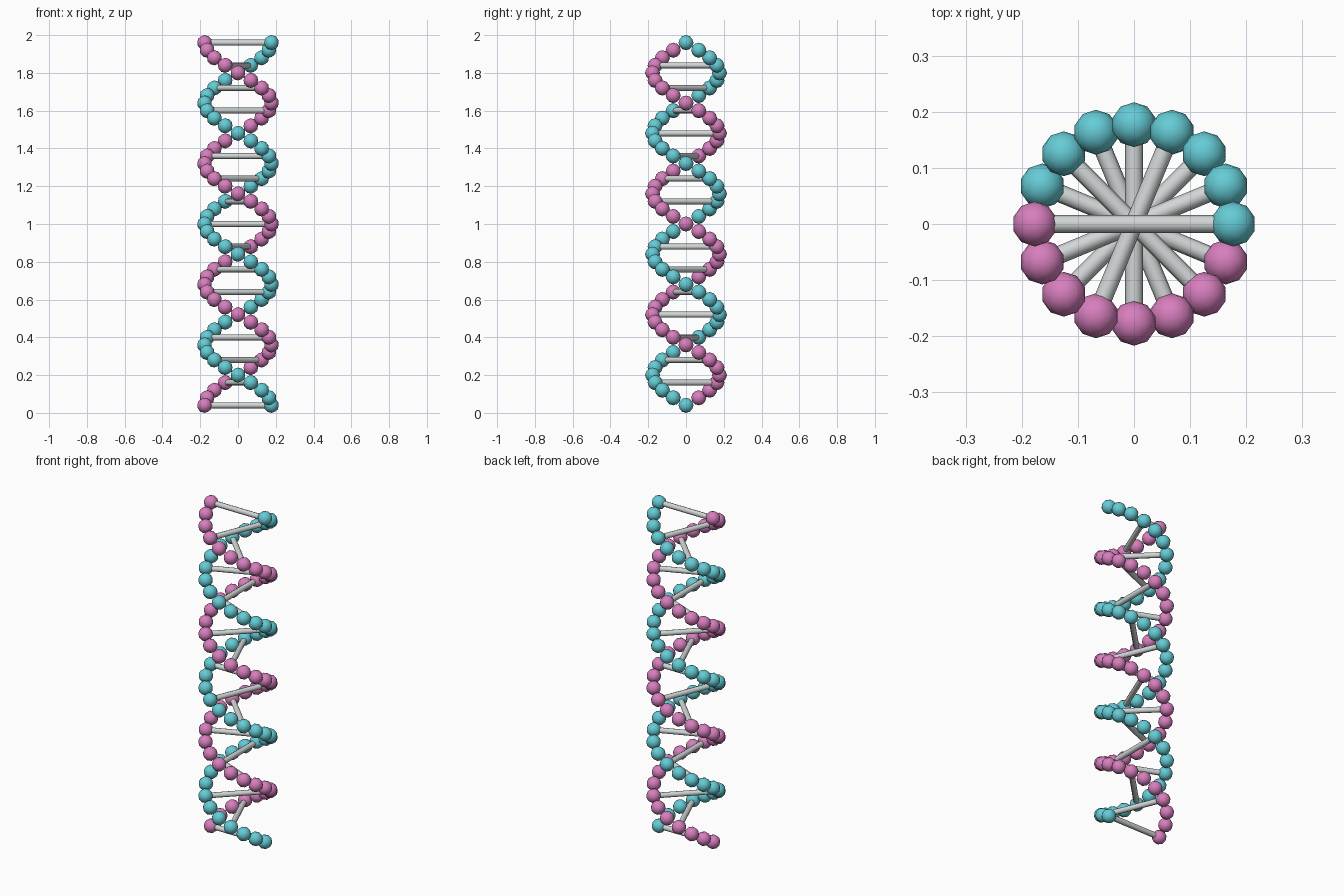
import bpy, bmesh, math
from mathutils import Matrix, Vector

if "Cube" in bpy.data.objects:
    bpy.data.objects.remove(bpy.data.objects["Cube"])

HELIX_R = 0.177    # strand radius about the z axis
BEAD_R = 0.04
RUNG_R = 0.016
STEPS = 48         # three left-handed turns, 16 beads per turn
RISE = 0.04
TWIST = -math.tau / 16


def material(name, rgb):
    m = bpy.data.materials.new(name)
    m.diffuse_color = (*rgb, 1.0)
    m.use_nodes = True
    m.node_tree.nodes["Principled BSDF"].inputs["Base Color"].default_value = m.diffuse_color
    return m


def helix_point(i, phase):
    a = phase + i * TWIST
    return Vector((HELIX_R * math.cos(a), HELIX_R * math.sin(a), BEAD_R + i * RISE))


def finish(name, bm, mat):
    for f in bm.faces:
        f.smooth = True
    me = bpy.data.meshes.new(name)
    bm.to_mesh(me)
    bm.free()
    me.materials.append(mat)
    ob = bpy.data.objects.new(name, me)
    bpy.context.collection.objects.link(ob)
    return ob


def strand(name, phase, mat):
    bm = bmesh.new()
    for i in range(STEPS + 1):
        bmesh.ops.create_icosphere(bm, subdivisions=2, radius=BEAD_R,
                                   matrix=Matrix.Translation(helix_point(i, phase)))
    return finish(name, bm, mat)


cyan = material("cyan", (0.13, 0.60, 0.67))
pink = material("pink", (0.68, 0.21, 0.51))
grey = material("light_grey", (0.64, 0.67, 0.67))

# Two bead strands on opposite sides of the axis
strand("cyan_strand", 0.0, cyan)
strand("pink_strand", math.pi, pink)

# Rungs join opposite beads at every third step
bm = bmesh.new()
for i in range(0, STEPS + 1, 3):
    a, b = helix_point(i, 0.0), helix_point(i, math.pi)
    rot = (b - a).to_track_quat('Z', 'Y').to_matrix().to_4x4()
    bmesh.ops.create_cone(bm, cap_ends=False, segments=8, radius1=RUNG_R, radius2=RUNG_R,
                          depth=(b - a).length,
                          matrix=Matrix.Translation((a + b) / 2) @ rot)
finish("rungs", bm, grey)
